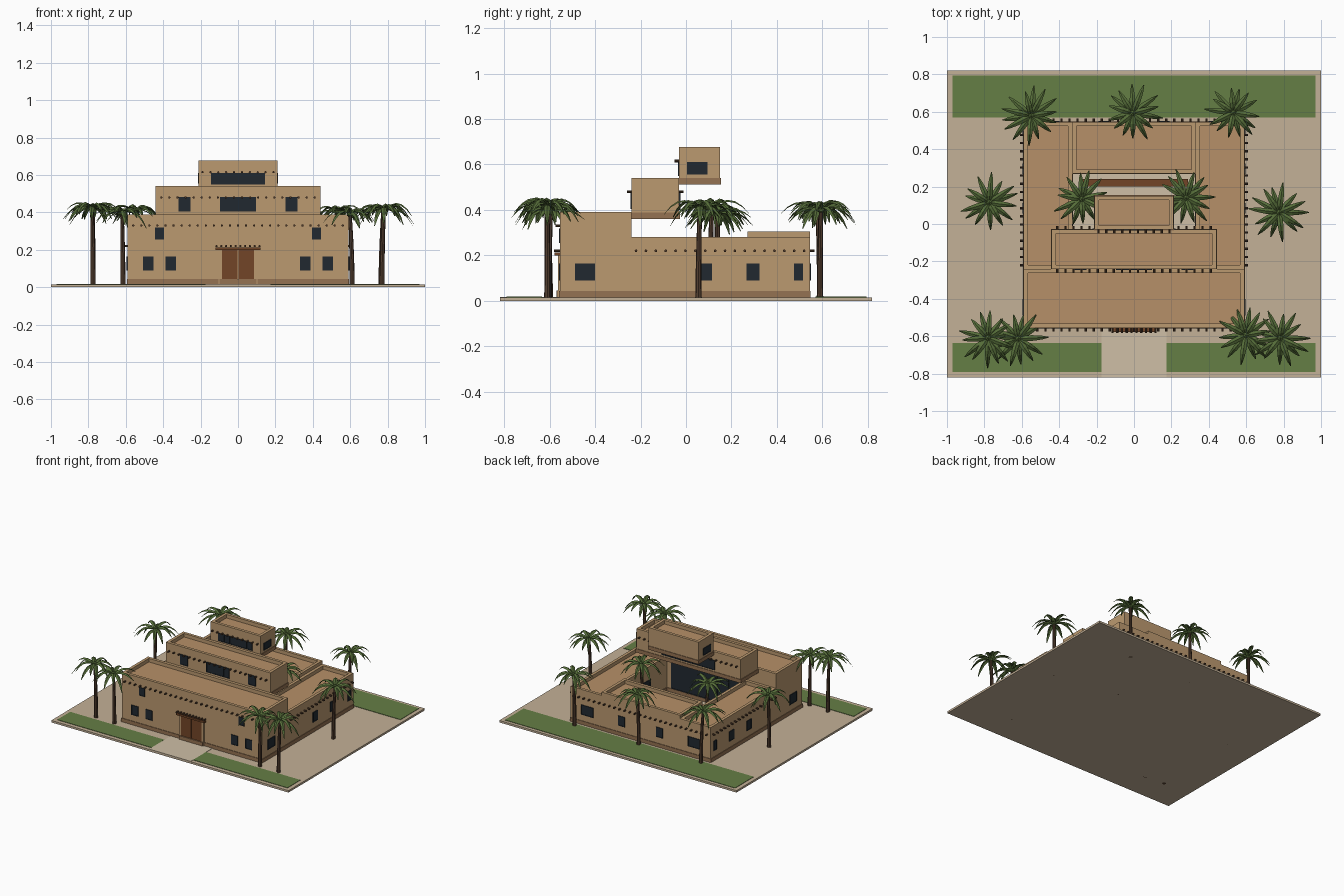
import bpy, bmesh, math, random
from mathutils import Vector, Matrix

if "Cube" in bpy.data.objects:
    bpy.data.objects.remove(bpy.data.objects["Cube"])

random.seed(4)

def mat(name, r, g, b):
    m = bpy.data.materials.new(name)
    m.diffuse_color = (r, g, b, 1)
    m.use_nodes = True
    m.node_tree.nodes["Principled BSDF"].inputs["Base Color"].default_value = m.diffuse_color
    return m

ADOBE = mat("adobe", .50, .32, .16)
ROOF = mat("roof_clay", .47, .28, .14)
BAND = mat("base_brown", .30, .17, .085)
WOOD = mat("dark_wood", .075, .04, .022)
DOOR = mat("door_wood", .17, .06, .02)
GLASS = mat("glass", .015, .022, .03)
SAND = mat("sand", .55, .44, .31)
PATH = mat("path", .62, .52, .38)
GRASS = mat("grass", .13, .21, .06)
TRUNK = mat("trunk", .09, .05, .03)
LEAF = mat("leaf", .09, .15, .04)

def finish(name, bm, m):
    me = bpy.data.meshes.new(name)
    bm.to_mesh(me)
    bm.free()
    me.materials.append(m)
    ob = bpy.data.objects.new(name, me)
    bpy.context.collection.objects.link(ob)
    return ob

def boxes(name, items, m):
    """items: (x0, x1, y0, y1, z0, z1)"""
    bm = bmesh.new()
    for x0, x1, y0, y1, z0, z1 in items:
        M = Matrix.Translation(((x0+x1)/2, (y0+y1)/2, (z0+z1)/2)) @ \
            Matrix.Diagonal((abs(x1-x0), abs(y1-y0), z1-z0, 1))
        bmesh.ops.create_cube(bm, size=1, matrix=M)
    return finish(name, bm, m)

def block(name, x0, x1, y0, y1, z0, z1, lip=.03, t=.022):
    """Adobe volume with darker foot band, recessed roof and parapet"""
    r = z1 - lip
    boxes(name + "_walls", [(x0, x1, y0, y1, z0, r)], ADOBE)
    boxes(name + "_roof", [(x0+t, x1-t, y0+t, y1-t, r-.005, r+.003)], ROOF)
    boxes(name + "_parapet", [
        (x0, x1, y0, y0+t, r, z1), (x0, x1, y1-t, y1, r, z1),
        (x0, x0+t, y0+t, y1-t, r, z1), (x1-t, x1, y0+t, y1-t, r, z1)], ADOBE)
    e = .004
    boxes(name + "_foot_band", [(x0-e, x1+e, y0-e, y1+e, z0, z0+.028)], BAND)

def beams(name, a, b, n, d, length=.02, s=.006):
    """Row of n round beam ends from a to b sticking out along d"""
    bm = bmesh.new()
    a, b, d = Vector(a), Vector(b), Vector(d)
    rot = d.to_track_quat('Z', 'Y').to_matrix().to_4x4()
    for i in range(n):
        p = a.lerp(b, i/(n-1)) + d*(length/2 - .004)
        bmesh.ops.create_cone(bm, cap_ends=True, segments=8, radius1=s, radius2=s,
                              depth=length+.008, matrix=Matrix.Translation(p) @ rot)
    finish(name, bm, WOOD)

def window(name, axis, side, plane, c, w, z0, z1, panes=1):
    """Glass panes with thin frame; axis is the wall normal, side its sign"""
    def bx(u0, u1, a, b, out):
        p, q = sorted((plane - side*.004, plane + side*out))
        return (p, q, u0, u1, a, b) if axis == 'x' else (u0, u1, p, q, a, b)
    u0, u1, f = c-w/2, c+w/2, .004
    boxes(name + "_glass", [bx(u0, u1, z0, z1, .002)], GLASS)
    bars = [bx(u0, u1, z0, z0+f, .005), bx(u0, u1, z1-f, z1, .005)]
    bars += [bx(u-f/2, u+f/2, z0, z1, .005)
             for u in (u0 + w*i/panes for i in range(panes+1))]
    boxes(name + "_frame", bars, GLASS)

# Site
boxes("ground_slab", [(-1, 1, -.82, .82, 0, .015)], SAND)
boxes("lawns", [(-.97, .97, .57, .795, .01, .018), (-.97, -.175, -.79, -.635, .01, .018),
                (.175, .97, -.79, -.635, .01, .018)], GRASS)
boxes("entry_path", [(-.175, .175, -.82, -.555, .01, .0175)], PATH)
boxes("courtyard_floor", [(-.33, .33, -.24, .27, .01, .018)], PATH)
boxes("courtyard_bench", [(-.29, .29, .20, .24, .015, .055)], DOOR)

# Building volumes
block("front_hall", -.59, .59, -.555, -.24, .015, .39)
block("left_wing", -.59, -.33, -.24, .545, .015, .28)
block("right_wing", .33, .59, -.24, .545, .015, .28)
block("back_hall", -.33, .33, .27, .545, .015, .305)
block("second_floor", -.44, .44, -.24, -.03, .36, .54)
block("tower", -.21, .21, -.03, .15, .512, .678)

# Beam ends
F, B = (0, -1, 0), (0, 1, 0)
beams("front_beams", (-.56, -.555, .33), (.56, -.555, .33), 27, F)
beams("second_front_beams", (-.41, -.24, .48), (.41, -.24, .48), 20, F)
beams("second_back_beams", (-.41, -.03, .48), (.41, -.03, .48), 20, B)
beams("tower_beams", (-.19, -.03, .615), (.19, -.03, .615), 10, F)
beams("back_beams", (-.56, .545, .22), (.56, .545, .22), 27, B)
for s, n in ((-1, "left"), (1, "right")):
    beams(n + "_wing_beams", (s*.59, -.22, .22), (s*.59, .52, .22), 18, (s, 0, 0))

# Door with jambs, lintel and canopy beams
boxes("door_jambs", [(-.105, -.085, -.563, -.55, .015, .2), (.085, .105, -.563, -.55, .015, .2)], ADOBE)
boxes("door_leaves", [(-.085, -.002, -.562, -.55, .045, .2), (.002, .085, -.562, -.55, .045, .2)], DOOR)
boxes("door_step", [(-.1, .1, -.57, -.55, .015, .045)], BAND)
boxes("door_lintel", [(-.12, .12, -.578, -.55, .2, .213)], DOOR)
beams("door_canopy_beams", (-.115, -.555, .22), (.115, -.555, .22), 10, F, .027)

# Windows
for s, n in ((-1, "left"), (1, "right")):
    for i, x in enumerate((.36, .48)):
        window(f"front_{n}_window_{i}", 'y', -1, -.555, s*x, .053, .09, .165)
    window(f"front_{n}_upper_window", 'y', -1, -.555, s*.42, .043, .255, .318)
    window(f"second_{n}_window", 'y', -1, -.24, s*.287, .06, .405, .482)
    window(f"{n}_hall_window", 'x', s, s*.59, -.445, .085, .09, .165)
    for i, (y, w) in enumerate(((.085, .053), (.295, .053), (.495, .035))):
        window(f"{n}_wing_window_{i}", 'x', s, s*.59, y, w, .09, .165)
    window(f"{n}_tower_window", 'x', s, s*.21, .05, .085, .555, .61)
    window(f"back_{n}_wide_window", 'y', 1, .545, s*.45, .1, .09, .165)
    window(f"back_{n}_window", 'y', 1, .545, s*.16, .053, .09, .165)
    window(f"{n}_courtyard_window", 'x', -s, s*.33, .02, .12, .07, .18, 2)
window("second_centre_window", 'y', -1, -.24, 0, .19, .405, .482, 4)
window("second_back_window", 'y', 1, -.03, 0, .44, .40, .475, 4)
window("tower_front_window", 'y', -1, -.03, 0, .285, .55, .61, 6)
window("courtyard_glazing", 'y', 1, -.24, 0, .58, .045, .25, 6)

# Palms: tapered ring-stepped trunk and folded drooping fronds
def palm(i, x, y, h):
    bm = bmesh.new()
    lx, ly = random.uniform(-.012, .012), random.uniform(-.012, .012)
    n, rings = 6, []
    for k in range(n+1):
        t = k/n
        r = .0145 - .005*t
        rings.append([bm.verts.new((x + lx*t*t + r*math.cos(a), y + ly*t*t + r*math.sin(a), h*t))
                      for a in (j*math.tau/8 for j in range(8))])
    for p, q in zip(rings, rings[1:]):
        for j in range(8):
            bm.faces.new((p[j], p[(j+1) % 8], q[(j+1) % 8], q[j]))
    bm.faces.new(rings[-1])
    bm.faces.new(rings[0][::-1])
    finish(f"palm_trunk_{i}", bm, TRUNK)

    bm = bmesh.new()
    top = Vector((x+lx, y+ly, h - .004))
    start = random.uniform(0, 6)
    widths = (.006, .014, .0155, .013, .009, .002)
    for k in range(14):
        a = start + k*math.tau/14 + random.uniform(-.12, .12)
        L = random.uniform(.145, .185)
        rise = random.uniform(.07, .13) if k % 2 else random.uniform(.12, .17)
        drop = rise + random.uniform(.03, .085) - (.03 if k % 2 == 0 else 0)
        out, side = Vector((math.cos(a), math.sin(a), 0)), Vector((-math.sin(a), math.cos(a), 0))
        rows = []
        for j, w in enumerate(widths):
            t = j/5
            c = top + out*(L*(t - .1*t*t)) + Vector((0, 0, rise*t - drop*t*t))
            low = Vector((0, 0, -w*.55))
            rows.append([bm.verts.new(v) for v in (c - side*w + low, c, c + side*w + low)])
        for p, q in zip(rows, rows[1:]):
            for j in (0, 1):
                bm.faces.new((p[j], q[j], q[j+1], p[j+1]))
    bmesh.ops.create_icosphere(bm, subdivisions=1, radius=.018, matrix=Matrix.Translation(top))
    finish(f"palm_fronds_{i}", bm, LEAF)

spots = [(-.775, -.6, .43), (-.615, -.61, .40), (.77, -.61, .42), (.61, -.605, .395),
         (-.775, .105, .42), (.765, .055, .415), (-.54, .59, .41), (-.015, .59, .40),
         (.525, .59, .405), (-.27, .14, .38), (.27, .14, .385)]
for i, s in enumerate(spots):
    palm(i, *s)
